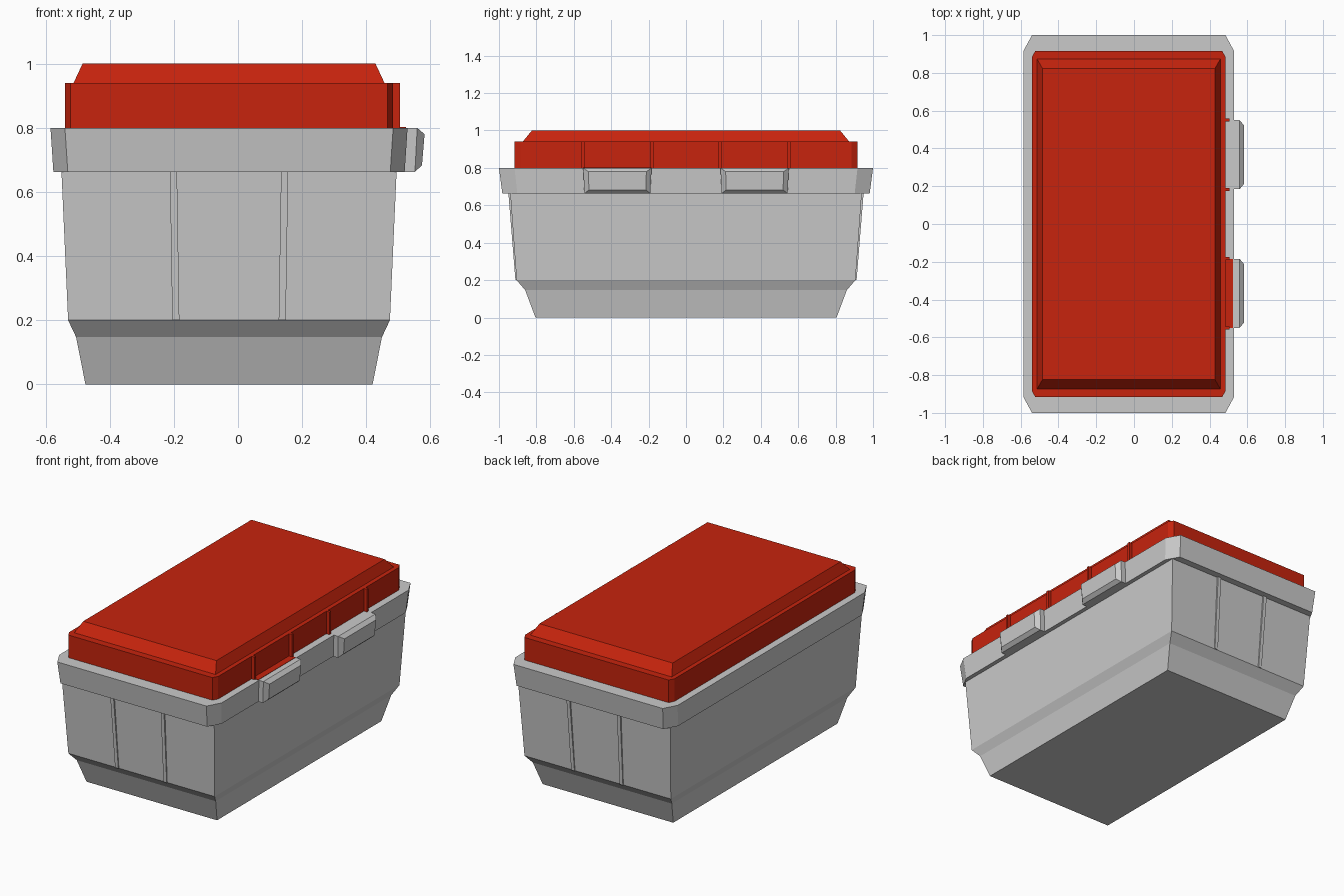
import bpy, bmesh
from mathutils import Vector

if "Cube" in bpy.data.objects:
    bpy.data.objects.remove(bpy.data.objects["Cube"])

CX = -0.028  # the case is offset in x because the latches stick out on one side


def material(name, rgb):
    m = bpy.data.materials.new(name)
    m.diffuse_color = (*rgb, 1)
    m.use_nodes = True
    m.node_tree.nodes["Principled BSDF"].inputs["Base Color"].default_value = m.diffuse_color
    return m


GREY = material("light_grey", (0.59, 0.59, 0.59))
RED = material("red", (0.57, 0.017, 0.004))


def loft(name, rings, mat):
    """Bridge a stack of equal-sized rings and cap both ends."""
    bm = bmesh.new()
    vs = [[bm.verts.new(Vector(p)) for p in r] for r in rings]
    n = len(vs[0])
    for a, b in zip(vs, vs[1:]):
        for i in range(n):
            j = (i + 1) % n
            bm.faces.new((a[i], a[j], b[j], b[i]))
    bm.faces.new(vs[0][::-1])
    bm.faces.new(vs[-1])
    bmesh.ops.recalc_face_normals(bm, faces=bm.faces)
    me = bpy.data.meshes.new(name)
    bm.to_mesh(me)
    bm.free()
    me.materials.append(mat)
    ob = bpy.data.objects.new(name, me)
    bpy.context.collection.objects.link(ob)
    return ob


def rect(x0, x1, y0, y1, z):
    return [(x0, y0, z), (x1, y0, z), (x1, y1, z), (x0, y1, z)]


def box(hx, hy, z):
    return rect(CX - hx, CX + hx, -hy, hy, z)


def chamfered(hx, hy, cx, cy, z):
    """Rectangle with cut corners."""
    q = [(hx, -hy + cy), (hx, hy - cy), (hx - cx, hy), (-hx + cx, hy),
         (-hx, hy - cy), (-hx, -hy + cy), (-hx + cx, -hy), (hx - cx, -hy)]
    return [(CX + x, y, z) for x, y in q]


# Lower body with stepped, tapered foot
loft("body", [box(0.448, 0.805, 0), box(0.477, 0.86, 0.147),
              box(0.502, 0.906, 0.2), box(0.523, 0.94, 0.67)], GREY)

# Overhanging rim with cut corners
loft("rim", [chamfered(0.548, 0.982, 0.045, 0.08, 0.663),
             chamfered(0.557, 1.0, 0.045, 0.083, 0.8)], GREY)

# Thin vertical ribs on both ends of the body
for s in (-1, 1):
    for t in (-1, 1):
        xb, xt = CX + t * 0.166, CX + t * 0.1735
        loft("end_rib", [
            rect(xb - 0.011, xb + 0.011, s * 0.88, s * 0.912, 0.2),
            rect(xt - 0.011, xt + 0.011, s * 0.90, s * 0.95, 0.67)], GREY)

# Lid and its raised, bevelled top
loft("lid", [chamfered(0.512, 0.917, 0.018, 0.032, 0.79),
             chamfered(0.512, 0.917, 0.018, 0.032, 0.94)], RED)
loft("lid_top", [box(0.485, 0.873, 0.93), box(0.485, 0.873, 0.94),
                 box(0.457, 0.824, 1.0)], RED)

# Latches with bevelled outer face, and lid ribs on each side of them
for s in (-1, 1):
    y = s * 0.367

    def ring(xt, xb, ht, hb, zt, zb):
        return [(xb, y - hb, zb), (xb, y + hb, zb), (xt, y + ht, zt), (xt, y - ht, zt)]

    loft("latch", [ring(0.51, 0.505, 0.183, 0.176, 0.8, 0.663),
                   ring(0.559, 0.552, 0.183, 0.176, 0.8, 0.663),
                   ring(0.582, 0.574, 0.155, 0.152, 0.78, 0.683)], GREY)
    for dy in (-0.184, 0.184):
        loft("lid_rib", [rect(0.47, 0.505, y + dy - 0.008, y + dy + 0.008, z)
                         for z in (0.795, 0.94)], RED)

# Red flange resting on the rim behind the front latch
loft("lid_flange", [rect(0.47, 0.524, -0.55, -0.184, z) for z in (0.795, 0.802)], RED)
